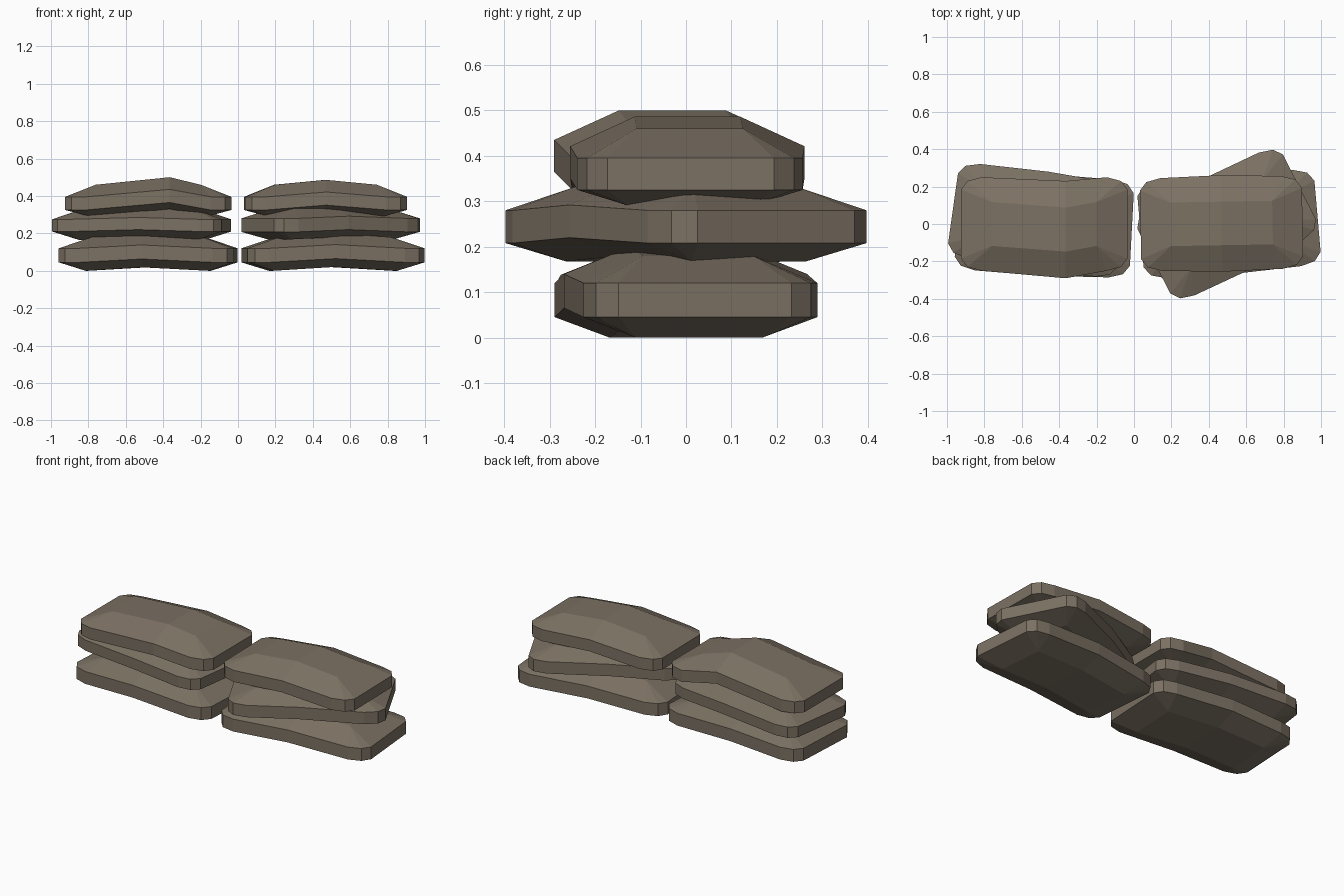
import bpy, bmesh, math

if "Cube" in bpy.data.objects:
    bpy.data.objects.remove(bpy.data.objects["Cube"])

mat = bpy.data.materials.new("sack_cloth")
mat.diffuse_color = (0.2, 0.165, 0.125, 1)
mat.use_nodes = True
mat.node_tree.nodes["Principled BSDF"].inputs["Base Color"].default_value = mat.diffuse_color


def sandbag(name, cx, cy, z, half_len, half_wid, angle, mid):
    """z: heights of bottom, band low, band high, crown; mid: dx, dy, dz of the middle section."""
    L, W = half_len, half_wid
    zb, zl, zh, zt = z
    mx, my, mz = mid
    ca, sa = math.cos(math.radians(angle)), math.sin(math.radians(angle))
    bm = bmesh.new()

    def vert(x, y, h, middle=False):
        if middle:
            x, y, h = x + mx, y + my, h + mz
        return bm.verts.new((cx + x * ca - y * sa, cy + x * sa + y * ca, h))

    # one end's outline, swept from -y to +y round the corners
    end = [(L - .11, -W), (L - .035, -W * .92), (L, -W * .74),
           (L, W * .74), (L - .035, W * .92), (L - .11, W)]

    def band(h):
        right = [vert(x, y, h) for x, y in end]
        back = vert(0, W * 1.04, h, True)
        left = [vert(-x, -y, h) for x, y in end]
        front = vert(0, -W * 1.04, h, True)
        return right + [back] + left + [front]

    def cap(h, l, w):
        return [vert(l, -w, h), vert(l, w, h), vert(0, w, h, True),
                vert(-l, w, h), vert(-l, -w, h), vert(0, -w, h, True)]

    low, high = band(zl), band(zh)
    for i in range(14):
        j = (i + 1) % 14
        bm.faces.new((low[i], low[j], high[j], high[i]))
    # cap vertex matching every band vertex
    match = [0, 0, 0, 1, 1, 1, 2, 3, 3, 3, 4, 4, 4, 5]
    for ring, c in ((low, cap(zb, L * .70, W * .54)), (high, cap(zt, L * .63, W * .47))):
        for i in range(14):
            j = (i + 1) % 14
            a, b = c[match[i]], c[match[j]]
            bm.faces.new((ring[i], ring[j], a) if a is b else (ring[i], ring[j], b, a))
        bm.faces.new((c[0], c[1], c[2], c[5]))
        bm.faces.new((c[5], c[2], c[3], c[4]))
    bmesh.ops.recalc_face_normals(bm, faces=bm.faces)
    me = bpy.data.meshes.new(name)
    bm.to_mesh(me)
    bm.free()
    me.materials.append(mat)
    bpy.context.collection.objects.link(bpy.data.objects.new(name, me))


# two stacks of three bags
sandbag("bottom_bag_left", -.48, -.005, (0, .045, .12, .18), .469, .262, -3, (-.02, 0, .018))
sandbag("bottom_bag_right", .508, 0, (0, .045, .12, .18), .475, .258, 5, (-.01, 0, .02))
sandbag("middle_bag_left", -.515, .02, (.165, .21, .275, .335), .457, .255, -8, (.02, 0, .01))
sandbag("middle_bag_right", .495, 0, (.168, .208, .28, .335), .437, .262, 27, (-.03, 0, .012))
sandbag("top_bag_left", -.48, 0, (.29, .325, .395, .46), .445, .25, 0, (.115, -.03, .04))
sandbag("top_bag_right", .468, .003, (.29, .325, .395, .46), .433, .248, 1, (0, 0, .026))
